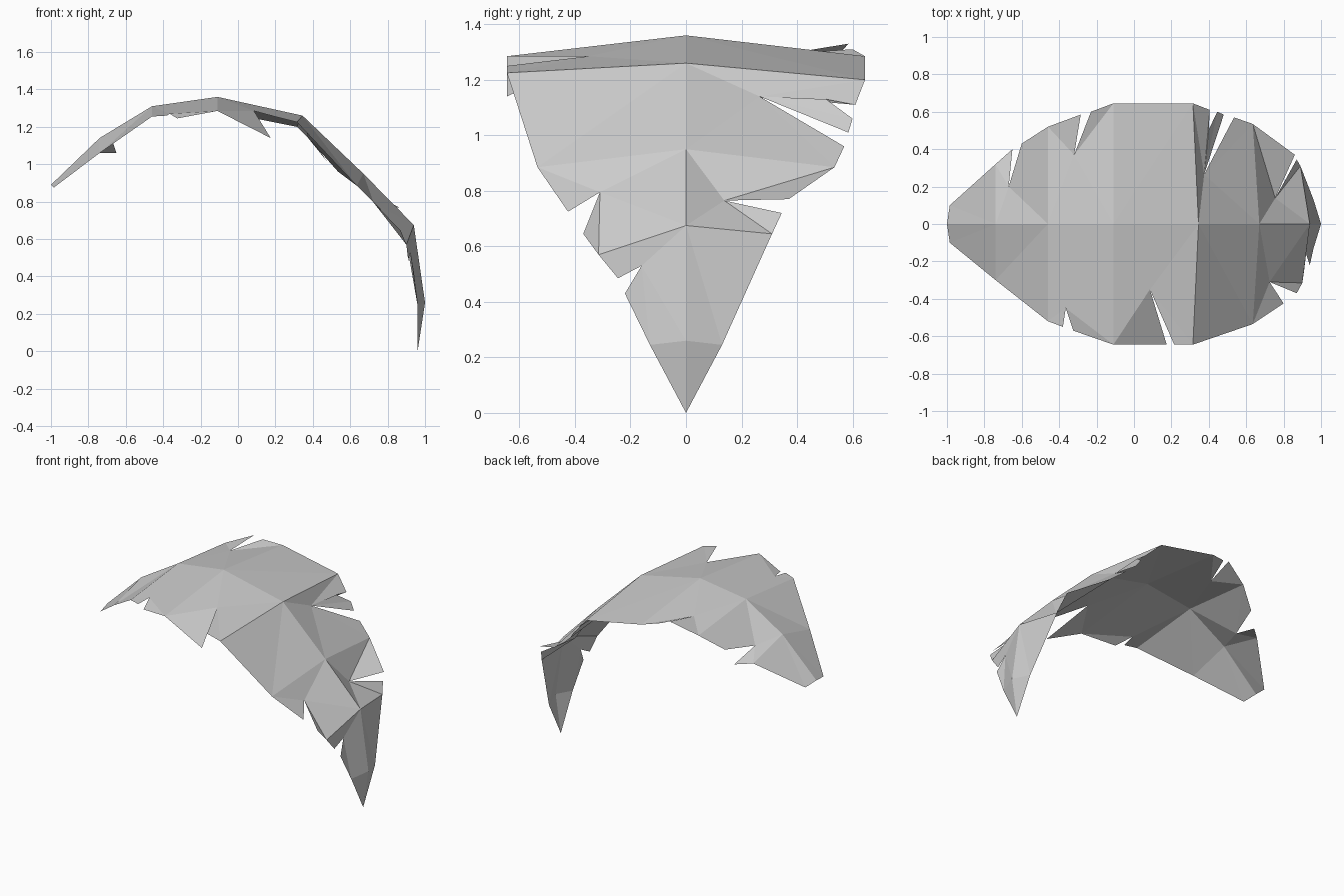
import bpy
import bmesh
from mathutils import Vector

# Remove the default cube
default_cube = bpy.data.objects.get("Cube")
if default_cube:
    bpy.data.objects.remove(default_cube, do_unlink=True)

# One material for the whole leaf
LEAF_GREY = (0.6, 0.6, 0.6, 1.0)
material = bpy.data.materials.new("leaf grey")
material.use_nodes = True
material.diffuse_color = LEAF_GREY
material.node_tree.nodes["Principled BSDF"].inputs["Base Color"].default_value = LEAF_GREY

# Midrib profile (x, z) from stem to the drooping tip
midrib = [(-1, .89), (-.74, 1.14), (-.46, 1.31), (-.11, 1.36), (.345, 1.26),
          (.67, .95), (.94, .675), (1, .26)]
tip = (.96, 0, 0)

# Outer margin at each midrib station (x, distance from midrib, z)
margin_front = [(-.985, .1, .875), (-.74, .3, 1.06), (-.46, .52, 1.255),
                (-.11, .645, 1.285), (.315, .645, 1.225), (.635, .535, .885),
                (.9, .315, .57), (.96, .13, .245)]
margin_back = list(margin_front)
margin_back[1] = (-.74, .32, 1.06)
margin_back[4] = (.315, .645, 1.2)
margin_back[6] = (.89, .31, .645)

# Tears per panel: inner notch point, torn points before it, torn points after it
tears_front = {
    2: ((-.365, .45, 1.27), [(-.38, .55, 1.26)], [(-.325, .57, 1.245)]),
    3: ((.085, .35, 1.285), [(.175, .645, 1.14)], [(.215, .645, 1.25)]),
    5: ((.725, .31, .795), [(.8, .425, .725)], [(.87, .37, .645)]),
    6: ((.92, .16, .53), [(.91, .245, .485)], [(.94, .22, .43)]),
}
tears_back = {
    1: ((-.67, .2, 1.12), [(-.65, .4, 1.06)], [(-.6, .43, 1.16)]),
    2: ((-.32, .37, 1.295), [(-.285, .585, 1.33)], [(-.23, .6, 1.31)]),
    4: ((.375, .265, 1.14),
        [(.405, .61, 1.11), (.4, .505, 1.13), (.445, .6, 1.06), (.48, .585, 1.01)],
        [(.535, .57, .96)]),
    5: ((.755, .138, .765), [(.86, .37, .77)], [(.87, .345, .72)]),
}


def add_face(bm, points, side):
    """Add a face whose normal points to the upper side of the leaf."""
    corners = [Vector((p[0], p[1] * side, p[2])) for p in points]
    if side < 0:
        corners.reverse()
    bm.faces.new([bm.verts.new(c) for c in corners])


def add_half(bm, margin, tears, side):
    """Build one half of the blade, panel by panel along the midrib."""
    rib = [(x, 0, z) for x, z in midrib]
    for i in range(len(rib) - 1):
        if i in tears:
            # Torn panel: fan of triangles around the notch
            notch, before, after = tears[i]
            left_flap = [rib[i], margin[i]] + before
            right_flap = after + [margin[i + 1], rib[i + 1]]
            add_face(bm, (rib[i], rib[i + 1], notch), side)
            for flap in (left_flap, right_flap):
                for a, b in zip(flap, flap[1:]):
                    add_face(bm, (notch, b, a), side)
        else:
            # Whole panel
            add_face(bm, (rib[i], rib[i + 1], margin[i + 1], margin[i]), side)
    # Pointed end
    add_face(bm, (rib[-1], tip, margin[-1]), side)


# Leaf blade
bm = bmesh.new()
add_half(bm, margin_front, tears_front, -1)
add_half(bm, margin_back, tears_back, 1)
bmesh.ops.remove_doubles(bm, verts=bm.verts[:], dist=0.0005)
bmesh.ops.triangulate(bm, faces=[f for f in bm.faces if len(f.verts) > 3])

mesh = bpy.data.meshes.new("leaf_blade")
bm.to_mesh(mesh)
bm.free()
mesh.materials.append(material)
leaf = bpy.data.objects.new("leaf_blade", mesh)
bpy.context.collection.objects.link(leaf)
